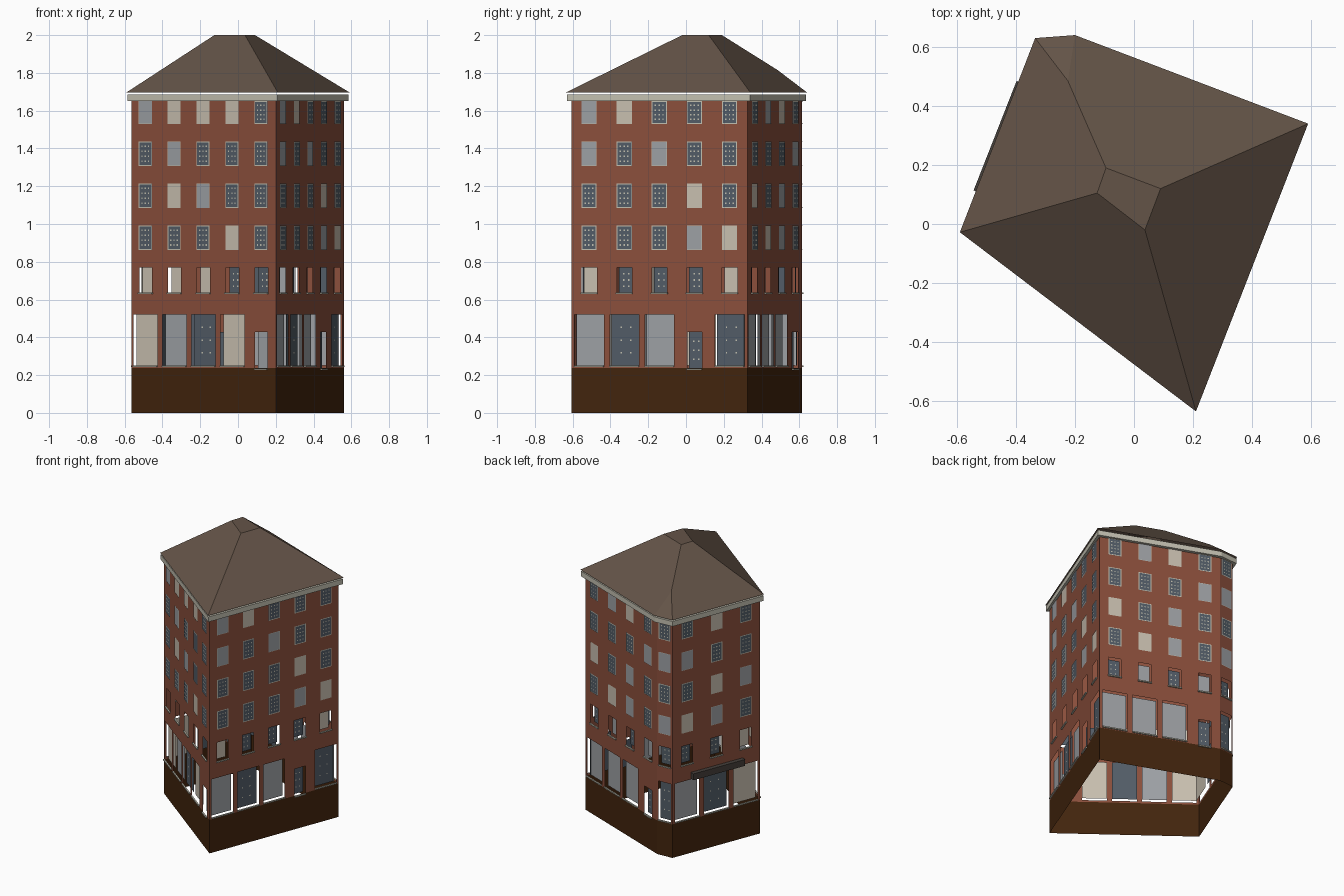
import bpy
from mathutils import Vector

if "Cube" in bpy.data.objects:
    bpy.data.objects.remove(bpy.data.objects["Cube"])


def material(name, rgb):
    m = bpy.data.materials.new(name)
    m.diffuse_color = (*rgb, 1)
    m.use_nodes = True
    m.node_tree.nodes["Principled BSDF"].inputs["Base Color"].default_value = m.diffuse_color
    return m


BRICK = material("red brick", (0.26, 0.079, 0.045))
BROWN = material("dark brown", (0.055, 0.018, 0.004))
ROOF = material("roof brown", (0.127, 0.088, 0.064))
TRIM = material("stone trim", (0.55, 0.53, 0.44))
CREAM = material("cream blind", (0.58, 0.52, 0.43))
GREY = material("grey blind", (0.34, 0.355, 0.375))
DARK = material("dark glass", (0.085, 0.108, 0.135))
AWNING = material("dark awning", (0.06, 0.05, 0.043))


class Part:
    """Collects faces for one named object."""

    def __init__(self, name, mat):
        self.name, self.mat, self.v, self.f = name, mat, [], []

    def face(self, pts):
        n = len(self.v)
        self.v += [tuple(p) for p in pts]
        self.f.append(list(range(n, n + len(pts))))

    def build(self):
        me = bpy.data.meshes.new(self.name)
        me.from_pydata(self.v, [], self.f)
        me.materials.append(self.mat)
        ob = bpy.data.objects.new(self.name, me)
        bpy.context.collection.objects.link(ob)


class Side:
    """One straight facade: u runs along it, d is distance outward."""

    def __init__(self, a, b):
        self.a = Vector(a)
        self.length = (Vector(b) - self.a).length
        self.t = (Vector(b) - self.a).normalized()
        self.n = Vector((self.t.y, -self.t.x))

    def p(self, u, z, d=0):
        q = self.a + self.t * u + self.n * d
        return (q.x, q.y, z)

    def rect(self, part, u0, u1, z0, z1, d=0):
        if u1 - u0 > 1e-5 and z1 - z0 > 1e-5:
            part.face([self.p(u0, z0, d), self.p(u1, z0, d),
                       self.p(u1, z1, d), self.p(u0, z1, d)])

    def box(self, part, u0, u1, z0, z1, d):
        self.rect(part, u0, u1, z0, z1, d)
        for z, flip in ((z1, 1), (z0, -1)):
            part.face([self.p(u0, z, d), self.p(u1, z, d),
                       self.p(u1, z), self.p(u0, z)][::flip])
        for u, flip in ((u0, 1), (u1, -1)):
            part.face([self.p(u, z0), self.p(u, z0, d),
                       self.p(u, z1, d), self.p(u, z1)][::flip])

    def band(self, part, z0, z1, openings):
        """Wall strip with rectangular openings (u0, u1, z0, z1)."""
        u = 0
        for a, b, c, e in openings:
            self.rect(part, u, a, z0, z1)
            self.rect(part, a, b, z0, c)
            self.rect(part, a, b, e, z1)
            u = b
        self.rect(part, u, self.length, z0, z1)


base = Part("plinth", BROWN)
walls = Part("brick_walls", BRICK)
cornice = Part("cornice", TRIM)
frames = Part("window_frames", TRIM)
sills = Part("window_sills", TRIM)
awning = Part("shop_awning", AWNING)
panes = {"C": Part("cream_panes", CREAM), "L": Part("grey_panes", GREY),
         "D": Part("dark_panes", DARK)}


def window(s, kind, u0, u1, z0, z1, d, nu, nz, edge):
    """Pane, and for dark panes a thin frame and glazing studs."""
    s.rect(panes[kind], u0, u1, z0, z1, d)
    if edge:
        e = 0.005 if kind == "D" else 0.002
        f = d + 0.002
        s.rect(frames, u0, u0 + e, z0, z1, f)
        s.rect(frames, u1 - e, u1, z0, z1, f)
        s.rect(frames, u0, u1, z0, z0 + e, f)
        s.rect(frames, u0, u1, z1 - e, z1, f)
    if kind == "D":
        for i in range(1, nu):
            for j in range(1, nz):
                u = u0 + (u1 - u0) * i / nu
                z = z0 + (z1 - z0) * j / nz
                s.rect(frames, u - .004, u + .004, z - .004, z + .004, d + .002)


# Plan corners, and pane kinds per side: four upper rows (top first),
# first floor, ground floor; lower case on the ground floor is a door
plan = [(-0.565, -0.023), (0.2, -0.605), (0.56, 0.325),
        (-0.204, 0.613), (-0.318, 0.606)]
kinds = ["LCCCD DLDDD DCLDD DDDCD CCCDD CLDCl",
         "LCDDD LDLDD DDDCD DDDLC CDDDC LDLdD",
         "DLCD DDDL CDLD DCLD DLDL LLLd",
         "D L D L D D",
         "DCD LDD DCL CLD DDC LDC"]
UPPER = [(1.53, 1.652), (1.307, 1.437), (1.084, 1.214), (0.863, 0.992)]
REC = -0.03

for k, pattern in enumerate(kinds):
    s = Side(plan[k], plan[(k + 1) % 5])
    rows = pattern.split()
    bay = s.length / len(rows[0])
    s.rect(base, 0, s.length, 0, 0.237)

    # Flush upper windows
    for (z0, z1), row in zip(UPPER, rows):
        for i, c in enumerate(row):
            m = (i + .5) * bay
            window(s, c, m - .043, m + .043, z0, z1, .003, 4, 5, True)

    # Recessed first floor windows
    first = []
    for i, c in enumerate(rows[4]):
        m = (i + .5) * bay
        o = (m - .043, m + .043, .637, .77)
        first.append(o)
        window(s, c, *o, REC, 3, 4, False)
        s.box(sills, o[0] - .004, o[1] + .004, .63, .638, .01)

    # Recessed shop windows and doors
    ground = []
    for i, c in enumerate(rows[5]):
        m = (i + .5) * bay
        door = c.islower()
        h = .042 if door else bay * .415
        o = (m - h, m + h, .237 if door else .25, .427 if door else .52)
        ground.append(o)
        window(s, c.upper(), *o, -.025, 3, 4, False)
        z = .227 if door else .242
        s.box(sills, o[0], o[1], z, z + .008, .01)

    s.band(walls, .237, .58, ground)
    s.band(walls, .58, .8, first)
    s.band(walls, .8, 1.685, [])

    # Awning over the shop on the left side
    if k == 4:
        s.box(awning, s.length * .21, s.length * .8, .525, .57, .03)

# Roof: hips meet behind the short corner, then run to a small flat top
eave = [(-0.59, -0.028), (0.21, -0.635), (0.59, 0.34), (-0.2, 0.64), (-0.335, 0.63)]
EZ = 1.697
e = [(x, y, EZ) for x, y in eave]
top = [(-0.125, 0.105, 2), (0.037, -0.02, 2), (0.09, 0.12, 2), (-0.095, 0.19, 2)]
hip = (-0.224, 0.485, 1.815)
roof = Part("hipped_roof", ROOF)
for pts in ([e[0], e[1], top[1], top[0]], [e[1], e[2], top[2], top[1]],
            [e[2], e[3], hip, top[3], top[2]], [e[3], e[4], hip],
            [e[4], e[0], top[0], top[3], hip], top):
    roof.face(pts)

# Cornice ring just below the roof edge
outer = [Vector(w).lerp(Vector(q), .85) for w, q in zip(plan, eave)]
for i in range(5):
    a, b = outer[i], outer[(i + 1) % 5]
    c, d = plan[(i + 1) % 5], plan[i]
    lo, hi = 1.65, 1.686
    cornice.face([(*a, lo), (*b, lo), (*b, hi), (*a, hi)])
    cornice.face([(*d, lo), (*c, lo), (*b, lo), (*a, lo)])
    cornice.face([(*a, hi), (*b, hi), (*c, hi), (*d, hi)])

for part in (base, walls, cornice, frames, sills, awning, roof, *panes.values()):
    part.build()
